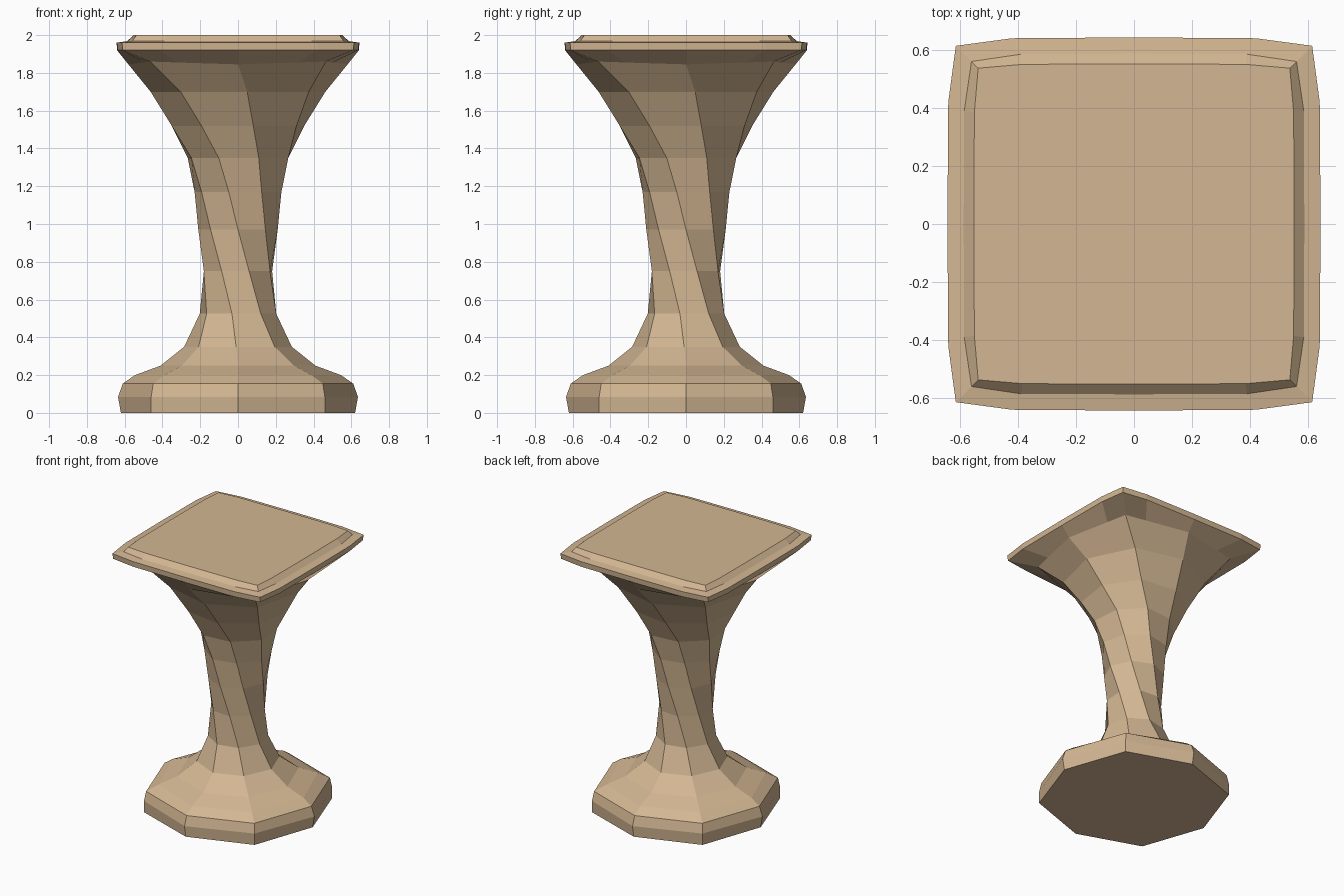
import bpy
from math import cos, sin, radians

if "Cube" in bpy.data.objects:
    bpy.data.objects.remove(bpy.data.objects["Cube"])

tan = bpy.data.materials.new("tan_stone")
tan.diffuse_color = (0.65, 0.47, 0.29, 1)
tan.use_nodes = True
tan.node_tree.nodes["Principled BSDF"].inputs["Base Color"].default_value = tan.diffuse_color


def loft(name, rings, cap_bottom=False, cap_top=False):
    """Skin a stack of equal-length closed rings."""
    n = len(rings[0])
    verts = [p for ring in rings for p in ring]
    faces = []
    for r in range(len(rings) - 1):
        for i in range(n):
            j = (i + 1) % n
            faces.append((r * n + i, r * n + j, (r + 1) * n + j, (r + 1) * n + i))
    if cap_bottom:
        faces.append(tuple(reversed(range(n))))
    if cap_top:
        faces.append(tuple(range(len(verts) - n, len(verts))))
    mesh = bpy.data.meshes.new(name)
    mesh.from_pydata(verts, [], faces)
    mesh.materials.append(tan)
    obj = bpy.data.objects.new(name, mesh)
    bpy.context.collection.objects.link(obj)
    return obj


def octagon(z, r_even, r_odd, twist, z_even=None):
    """Eight points with alternating radii, turned clockwise by twist degrees."""
    ring = []
    for i in range(8):
        a = radians(45 * i - twist)
        r = r_odd if i % 2 else r_even
        h = z if i % 2 or z_even is None else z_even
        ring.append((r * cos(a), r * sin(a), h))
    return ring


def bowed_square(side, knee, knee_side, corner, z, z_knee=None, z_mid=None):
    """Sixteen points: each side has a middle, two knees and a shared corner."""
    zk = z if z_knee is None else z_knee
    zm = z if z_mid is None else z_mid
    quarter = [(side, 0, zm), (knee_side, knee, zk), (corner, corner, z), (knee, knee_side, zk)]
    ring = []
    for k in range(4):
        c, s = round(cos(radians(90 * k))), round(sin(radians(90 * k)))
        ring += [(c * x - s * y, s * x + c * y, h) for x, y, h in quarter]
    return ring


# Octagonal foot
foot = [(0, 0.62, 0.65), (0.085, 0.635, 0.65), (0.155, 0.61, 0.635),
        (0.2, 0.545, 0.55), (0.25, 0.41, 0.42), (0.35, 0.285, 0.285)]
loft("foot", [octagon(z, a, b, 2 if z > 0.3 else 0) for z, a, b in foot], cap_bottom=True)

# Stem twisting a quarter turn as it flares: z, side radius, corner radius, twist
stem = [(0.35, 0.285, 0.285, 2), (0.525, 0.205, 0.205, 9), (0.75, 0.19, 0.19, 27),
        (0.97, 0.205, 0.21, 45), (1.17, 0.23, 0.235, 57), (1.35, 0.27, 0.285, 66),
        (1.52, 0.36, 0.365, 77), (1.70, 0.465, 0.482, 84)]
rings = [octagon(z, a, b, t) for z, a, b, t in stem]
rings.append(octagon(1.86, 0.58, 0.658, 90, z_even=1.845))
loft("twisted_stem", rings)

# Square slab with bowed sides and a raised, bevelled top
loft("top_slab", [
    bowed_square(0.58, 0.316, 0.502, 0.465, 1.86, 1.855, 1.845),
    bowed_square(0.64, 0.42, 0.637, 0.61, 1.92),
    bowed_square(0.643, 0.42, 0.64, 0.614, 1.96),
    bowed_square(0.587, 0.39, 0.585, 0.56, 1.968),
    bowed_square(0.552, 0.385, 0.55, 0.537, 2.0),
], cap_top=True)
